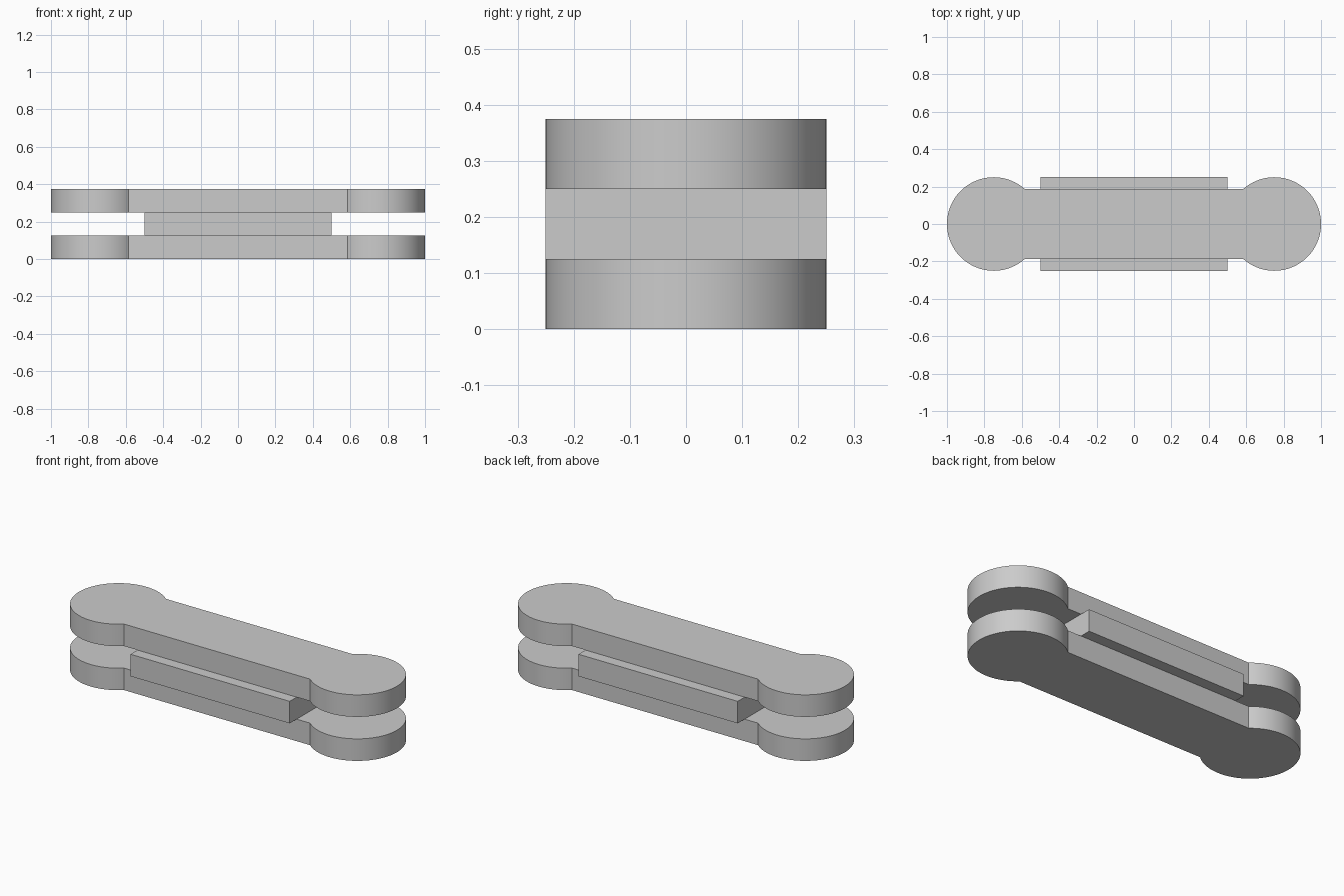
import bpy
import bmesh
import math

default = bpy.data.objects.get("Cube")
if default:
    bpy.data.objects.remove(default, do_unlink=True)

LAYER = 0.125        # thickness of each layer
RADIUS = 0.25        # round ends
END_X = 0.75         # centre of the round ends
BAR_HALF = 0.1875    # half width of the plate's straight bar
ARC_STEPS = 96

grey = bpy.data.materials.new("light grey")
grey.use_nodes = True
colour = (0.6, 0.6, 0.6, 1.0)
grey.diffuse_color = colour
grey.node_tree.nodes["Principled BSDF"].inputs["Base Color"].default_value = colour


def extruded(name, outline, z):
    """Solid prism of one layer's thickness, standing on height z."""
    bm = bmesh.new()
    face = bm.faces.new([bm.verts.new((x, y, z)) for x, y in outline])
    top = bmesh.ops.extrude_face_region(bm, geom=[face])["geom"]
    verts = [v for v in top if isinstance(v, bmesh.types.BMVert)]
    bmesh.ops.translate(bm, verts=verts, vec=(0, 0, LAYER))
    bmesh.ops.recalc_face_normals(bm, faces=bm.faces)
    mesh = bpy.data.meshes.new(name)
    bm.to_mesh(mesh)
    bm.free()
    mesh.materials.append(grey)
    obj = bpy.data.objects.new(name, mesh)
    bpy.context.collection.objects.link(obj)
    return obj


# Outline of a link plate: a round end on each side of a narrower bar
sweep = math.pi - math.asin(BAR_HALF / RADIUS)
angles = [sweep * (2 * i / ARC_STEPS - 1) for i in range(ARC_STEPS + 1)]
right_end = [(END_X + RADIUS * math.cos(a), RADIUS * math.sin(a)) for a in angles]
left_end = [(-x, -y) for x, y in right_end]
plate_outline = right_end + left_end

# Two plates with a spacer block between them
for name, z in (("lower_plate", 0), ("upper_plate", 2 * LAYER)):
    plate = extruded(name, plate_outline, z)
    bpy.ops.object.select_all(action="DESELECT")
    plate.select_set(True)
    bpy.context.view_layer.objects.active = plate
    bpy.ops.object.shade_smooth_by_angle(angle=math.radians(30))

extruded("spacer_block", [(-0.5, -0.25), (0.5, -0.25), (0.5, 0.25), (-0.5, 0.25)], LAYER)
